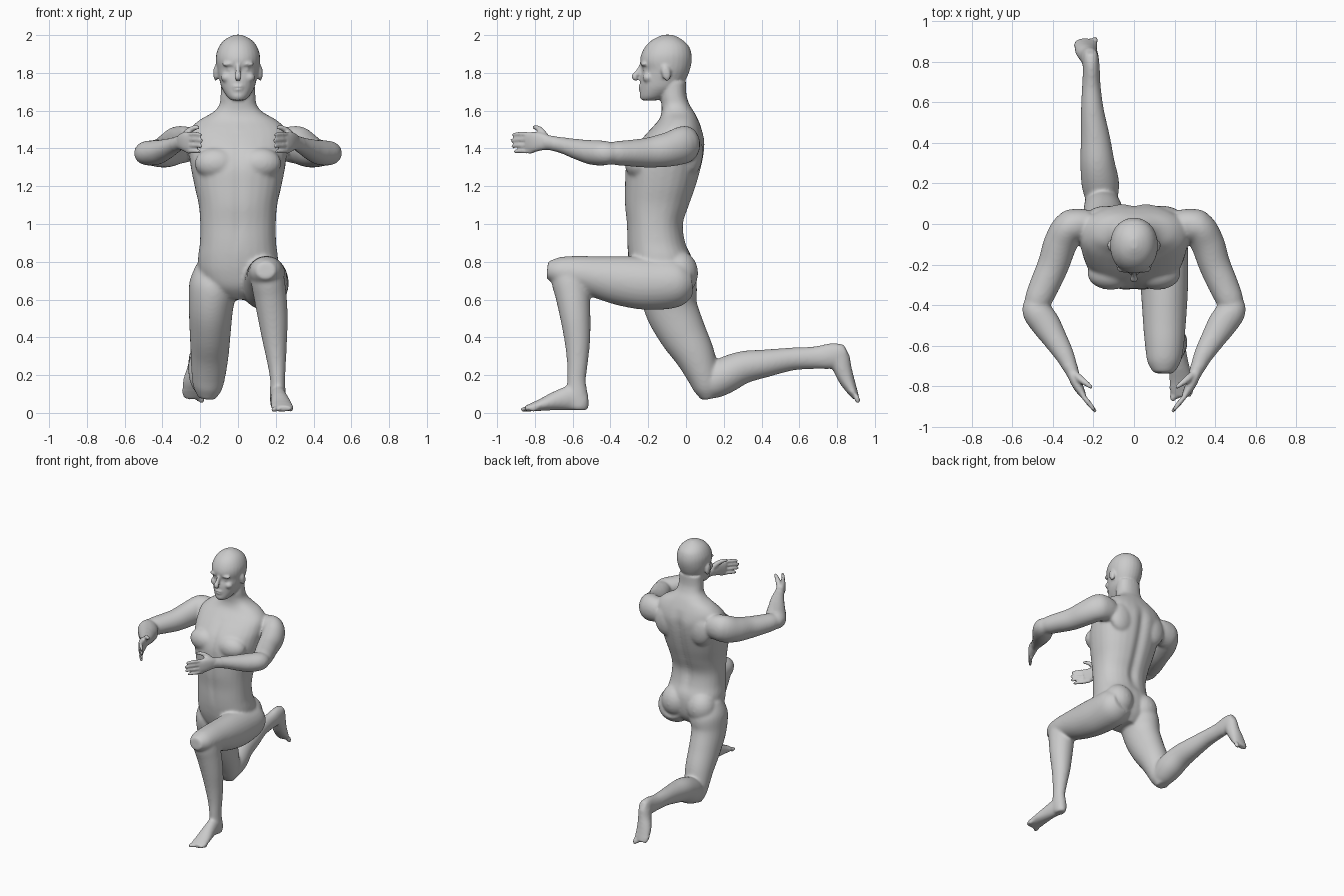
import bpy, bmesh, math
from mathutils import Vector, Matrix

X, Y, Z = Vector((1, 0, 0)), Vector((0, 1, 0)), Vector((0, 0, 1))
bm = bmesh.new()


def spline(pts, steps=5):
    """Catmull-Rom through tuples of any length."""
    p = [pts[0]] + list(pts) + [pts[-1]]
    out = []
    for i in range(1, len(p) - 2):
        for k in range(steps):
            t = k / steps
            out.append([0.5 * (2 * b + (c - a) * t + (2 * a - 5 * b + 4 * c - d) * t * t
                               + (3 * b - a - 3 * c + d) * t ** 3)
                        for a, b, c, d in zip(*p[i - 1:i + 3])])
    return out + [list(pts[-1])]


def loft(stations, side=X, axis=None, power=2.0, s=1, n=28):
    """Skin oval rings (x, y, z, radius along side, other radius)."""
    st = spline([(q[0] * s,) + tuple(q[1:]) for q in stations])
    ctr = [Vector(q[:3]) for q in st]
    rings = []
    for i, q in enumerate(st):
        t = axis or (ctr[min(i + 1, len(st) - 1)] - ctr[max(i - 1, 0)]).normalized()
        u = (side - t * side.dot(t)).normalized()
        v = t.cross(u)
        ring = []
        for k in range(n):
            a = 2 * math.pi * k / n
            c, d = math.cos(a), math.sin(a)
            c = math.copysign(abs(c) ** (2 / power), c)
            d = math.copysign(abs(d) ** (2 / power), d)
            ring.append(bm.verts.new(ctr[i] + u * c * max(q[3], .004) + v * d * max(q[4], .004)))
        rings.append(ring)
    for r0, r1 in zip(rings, rings[1:]):
        for k in range(n):
            bm.faces.new((r0[k], r0[(k + 1) % n], r1[(k + 1) % n], r1[k]))
    bm.faces.new(rings[0][::-1])
    bm.faces.new(rings[-1])


def column(rows, power):
    """Upright loft from rows (z, front y, back y, half width)."""
    loft([(0, (f + b) / 2, z, w, (b - f) / 2) for z, f, b, w in rows], X, Z, power)


def blob(c, r, tilt=0):
    m = Matrix.Translation(c) @ Matrix.Rotation(tilt, 4, 'X') @ Matrix.Diagonal((*r, 1))
    bmesh.ops.create_uvsphere(bm, u_segments=20, v_segments=12, radius=1, matrix=m)


# torso and neck
column([(.60, -.20, -.02, .07), (.66, -.26, .02, .16), (.74, -.29, .035, .205),
        (.82, -.305, .03, .212), (.90, -.312, .0, .202), (1.0, -.315, -.012, .2),
        (1.1, -.325, .02, .208), (1.2, -.325, .055, .23), (1.3, -.32, .083, .25),
        (1.38, -.29, .098, .26), (1.44, -.245, .1, .265), (1.5, -.19, .085, .255),
        (1.55, -.145, .065, .205), (1.59, -.13, .045, .135), (1.63, -.13, .02, .1),
        (1.68, -.135, .003, .092), (1.75, -.13, 0, .088)], 2.3)

# head
column([(1.655, -.235, -.15, .035), (1.675, -.243, -.1, .058), (1.72, -.243, -.03, .086),
        (1.77, -.242, .002, .1), (1.815, -.232, .02, .111), (1.86, -.243, .03, .117),
        (1.90, -.236, .029, .115), (1.94, -.215, .016, .1), (1.97, -.185, -.013, .077),
        (1.99, -.15, -.045, .047), (2.002, -.12, -.075, .015)], 2.1)

# nose, lips, chin
loft([(0, -.235, 1.84, .011, .012), (0, -.252, 1.805, .013, .016),
      (0, -.272, 1.779, .019, .017), (0, -.258, 1.763, .015, .008)])
blob((0, -.238, 1.728), (.032, .015, .007))
blob((0, -.237, 1.712), (.027, .015, .008))
blob((0, -.226, 1.679), (.032, .02, .02))

for s in (-1, 1):
    # brows, eyes, cheeks, ears
    blob((s * .045, -.221, 1.846), (.042, .02, .011))
    blob((s * .043, -.212, 1.818), (.019, .016, .012))
    blob((s * .06, -.2, 1.775), (.03, .03, .026))
    blob((s * .117, -.105, 1.8), (.014, .025, .043), .2)
    # chest, shoulder blades, shoulders, buttocks
    blob((s * .115, -.245, 1.32), (.115, .08, .085))
    blob((s * .14, .03, 1.38), (.1, .06, .12))
    blob((s * .3, -.01, 1.42), (.093, .085, .1))
    blob((s * .11, -.04, .74), (.11, .105, .12))
    # upper arm
    loft([(.22, .0, 1.42, .085, .07), (.31, -.01, 1.42, .1, .08), (.36, -.09, 1.395, .092, .083),
          (.397, -.2, 1.378, .08, .078), (.44, -.3, 1.375, .07, .074),
          (.475, -.38, 1.375, .062, .066), (.49, -.42, 1.375, .045, .045)], Z, s=s)
    # forearm
    loft([(.475, -.36, 1.375, .045, .045), (.483, -.42, 1.375, .064, .07),
          (.437, -.49, 1.378, .066, .073), (.393, -.56, 1.392, .057, .062),
          (.345, -.64, 1.413, .045, .049), (.312, -.71, 1.428, .039, .036),
          (.298, -.745, 1.432, .04, .03)], Z, s=s)
    # palm
    loft([(.308, -.72, 1.43, .036, .028), (.288, -.77, 1.436, .048, .028),
          (.27, -.81, 1.434, .054, .023), (.25, -.845, 1.43, .05, .015)], Z, s=s, power=2.4)
    # fingers and thumb
    for i, reach in enumerate((.93, 1, .97, .8)):
        z = 1.474 - .03 * i
        loft([(.268, -.81, z, .012, .012), (.245, -.855, z + .002, .0125, .0125),
              (.252 - .038 * reach, -.838 - .055 * reach, z + .002, .012, .012),
              (.252 - .063 * reach, -.838 - .088 * reach, z - .002, .008, .008)], Z, s=s, n=14)
    loft([(.29, -.74, 1.455, .02, .018), (.262, -.765, 1.49, .018, .018),
          (.233, -.787, 1.508, .014, .014), (.206, -.808, 1.512, .009, .009)], Z, s=s, n=14)

# front leg: thigh, shin, foot
loft([(.12, .02, .70, .09, .08), (.13, -.05, .69, .128, .13), (.145, -.2, .685, .123, .14),
      (.15, -.35, .70, .115, .13), (.15, -.5, .725, .105, .106), (.15, -.6, .74, .096, .092),
      (.147, -.68, .75, .082, .074), (.146, -.735, .755, .05, .045)])
loft([(.15, -.635, .79, .06, .05), (.155, -.62, .72, .087, .094), (.17, -.60, .62, .087, .091),
      (.185, -.585, .5, .079, .08), (.195, -.575, .38, .065, .068), (.205, -.575, .26, .049, .055),
      (.21, -.58, .17, .04, .05), (.21, -.575, .1, .043, .055), (.212, -.568, .04, .04, .055),
      (.212, -.568, .015, .03, .045)])
loft([(.21, -.53, .055, .035, .04), (.212, -.60, .078, .041, .066), (.22, -.68, .066, .048, .053),
      (.23, -.76, .044, .057, .034), (.235, -.82, .029, .058, .021), (.235, -.85, .022, .045, .015)])

# kneeling leg: thigh, shin, foot
loft([(-.12, -.1, .78, .1, .1), (-.13, -.095, .68, .128, .15), (-.143, -.08, .56, .118, .141),
      (-.147, -.022, .43, .109, .127), (-.15, .045, .31, .101, .107), (-.156, .09, .2, .09, .086),
      (-.16, .11, .13, .076, .07), (-.165, .12, .075, .045, .04)])
loft([(-.16, .08, .13, .06, .05), (-.16, .13, .155, .08, .085), (-.166, .2, .195, .093, .096),
      (-.18, .3, .24, .085, .087), (-.19, .42, .262, .073, .074), (-.205, .56, .285, .057, .061),
      (-.21, .68, .292, .046, .06), (-.21, .76, .30, .042, .068), (-.212, .81, .312, .04, .06),
      (-.212, .85, .325, .03, .04)])
loft([(-.212, .81, .355, .03, .03), (-.215, .81, .30, .042, .057), (-.222, .828, .235, .047, .05),
      (-.235, .853, .17, .056, .041), (-.238, .884, .11, .058, .026), (-.236, .9, .08, .045, .017)])

# toes of both feet, big toe on the inside
for i in range(5):
    r = .016 if i == 0 else .0125
    blob((.192 + .022 * i, -.85 + .011 * i, .019), (r, .026, r * .9))
    blob((-.193 - .022 * i, .905 - .005 * i, .076 + .011 * i), (r, r * .9, .027), .35)

bmesh.ops.recalc_face_normals(bm, faces=bm.faces)
me = bpy.data.meshes.new("kneeling_body")
bm.to_mesh(me)
bm.free()
body = bpy.data.objects.new("kneeling_body", me)
bpy.context.collection.objects.link(body)
bpy.context.view_layer.objects.active = body
body.select_set(True)


def apply(kind, **settings):
    mod = body.modifiers.new(kind.lower(), kind)
    for key, value in settings.items():
        setattr(mod, key, value)
    bpy.ops.object.modifier_apply(modifier=mod.name)


# fuse the parts into one skin
apply('REMESH', mode='VOXEL', voxel_size=.008)

# spine groove and breastbone line
for v in body.data.vertices:
    x, y, z = v.co
    if abs(x) < .15 and .85 < z < 1.52:
        fade = min(1, (z - .85) / .12, (1.52 - z) / .12)
        if y > -.1:
            v.co.y -= .018 * fade * math.exp(-(x / .03) ** 2)
        elif y < -.2:
            v.co.y += .008 * fade * math.exp(-(x / .018) ** 2)

# soften muscles strongly, face, hands and toes lightly
soft = body.vertex_groups.new(name="soft")
soft.add([v.index for v in body.data.vertices
          if v.co.z < 1.64 and not (v.co.z > 1.3 and v.co.y < -.7)
          and not (v.co.z < .12 and abs(v.co.y) > .8)], 1.0, 'REPLACE')
apply('SMOOTH', factor=.5, iterations=16, vertex_group="soft")
apply('SMOOTH', factor=.5, iterations=2)
bpy.ops.object.shade_smooth()
